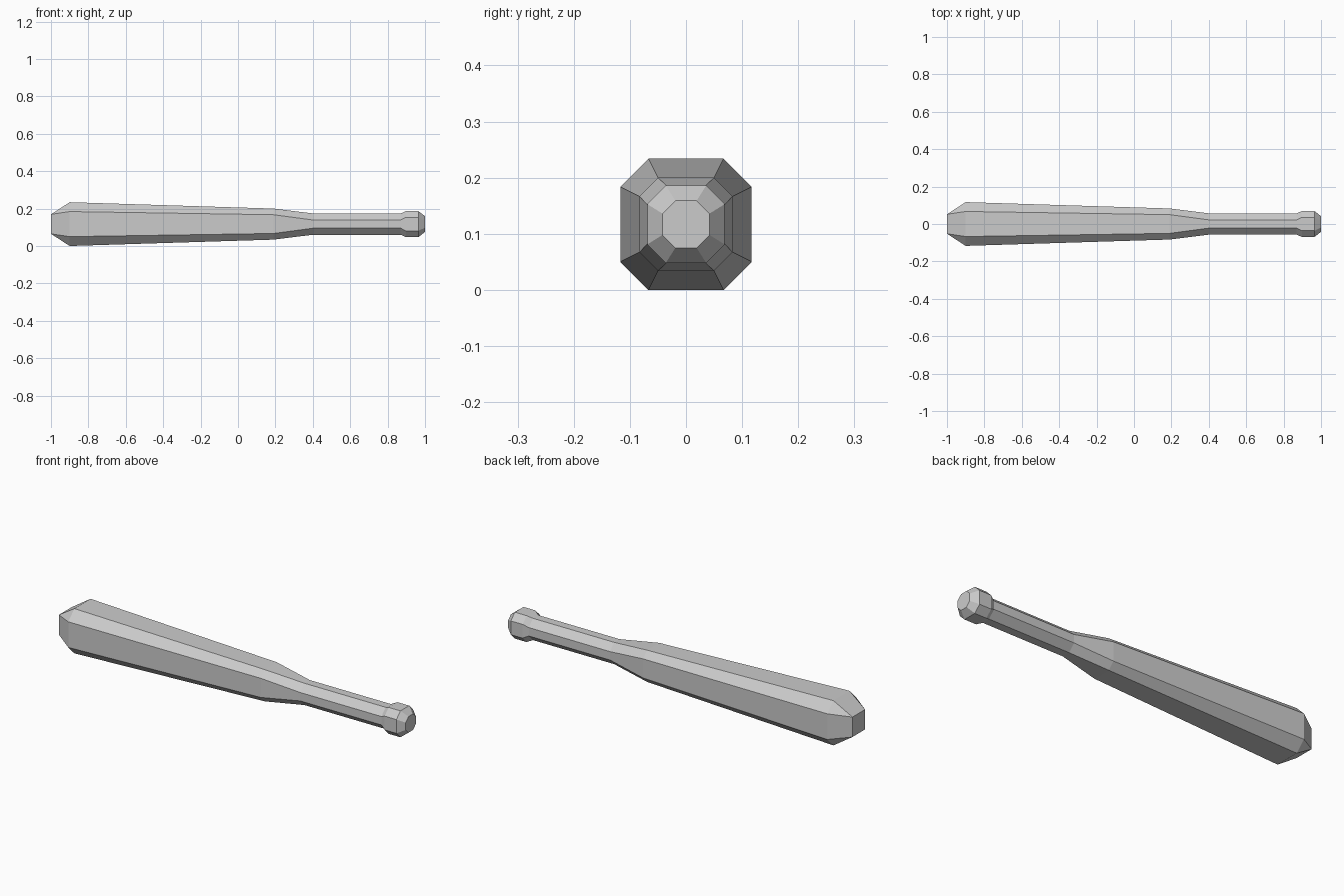
import bpy
import bmesh

cube = bpy.data.objects.get("Cube")
if cube:
    bpy.data.objects.remove(cube, do_unlink=True)

CENTRE_Z = 0.117

# Single plain grey
grey = bpy.data.materials.new("plain_grey")
grey.use_nodes = True
colour = (0.6, 0.6, 0.6, 1.0)
grey.diffuse_color = colour
grey.node_tree.nodes["Principled BSDF"].inputs["Base Color"].default_value = colour

# Sections along the bat: position, half width, half length of the flat side
sections = [
    (-1.0, 0.052, 0.052),   # square tip
    (-0.9, 0.117, 0.067),   # widest barrel
    (0.19, 0.083, 0.05),    # barrel end
    (0.40, 0.057, 0.022),   # handle start
    (0.87, 0.057, 0.022),   # handle end
    (0.897, 0.069, 0.036),  # knob
    (0.965, 0.069, 0.036),
    (1.0, 0.042, 0.019),    # knob cap
]


def chamfered_square(bm, x, r, f):
    """Ring of eight vertices: a square with cut corners."""
    outline = [(r, -f), (r, f), (f, r), (-f, r), (-r, f), (-r, -f), (-f, -r), (f, -r)]
    return [bm.verts.new((x, y, CENTRE_Z + z)) for y, z in outline]


# Bat: bridge each section to the next, then close both ends
bm = bmesh.new()
rings = [chamfered_square(bm, *s) for s in sections]
for a, b in zip(rings, rings[1:]):
    for i in range(8):
        j = (i + 1) % 8
        bm.faces.new((a[i], a[j], b[j], b[i]))
bm.faces.new(rings[0])
bm.faces.new(rings[-1])

# Merging the tip corners turns its chamfers into triangles
bmesh.ops.remove_doubles(bm, verts=bm.verts, dist=0.0005)
bmesh.ops.recalc_face_normals(bm, faces=bm.faces)

mesh = bpy.data.meshes.new("bat")
bm.to_mesh(mesh)
bm.free()
mesh.materials.append(grey)
bat = bpy.data.objects.new("bat", mesh)
bpy.context.collection.objects.link(bat)
